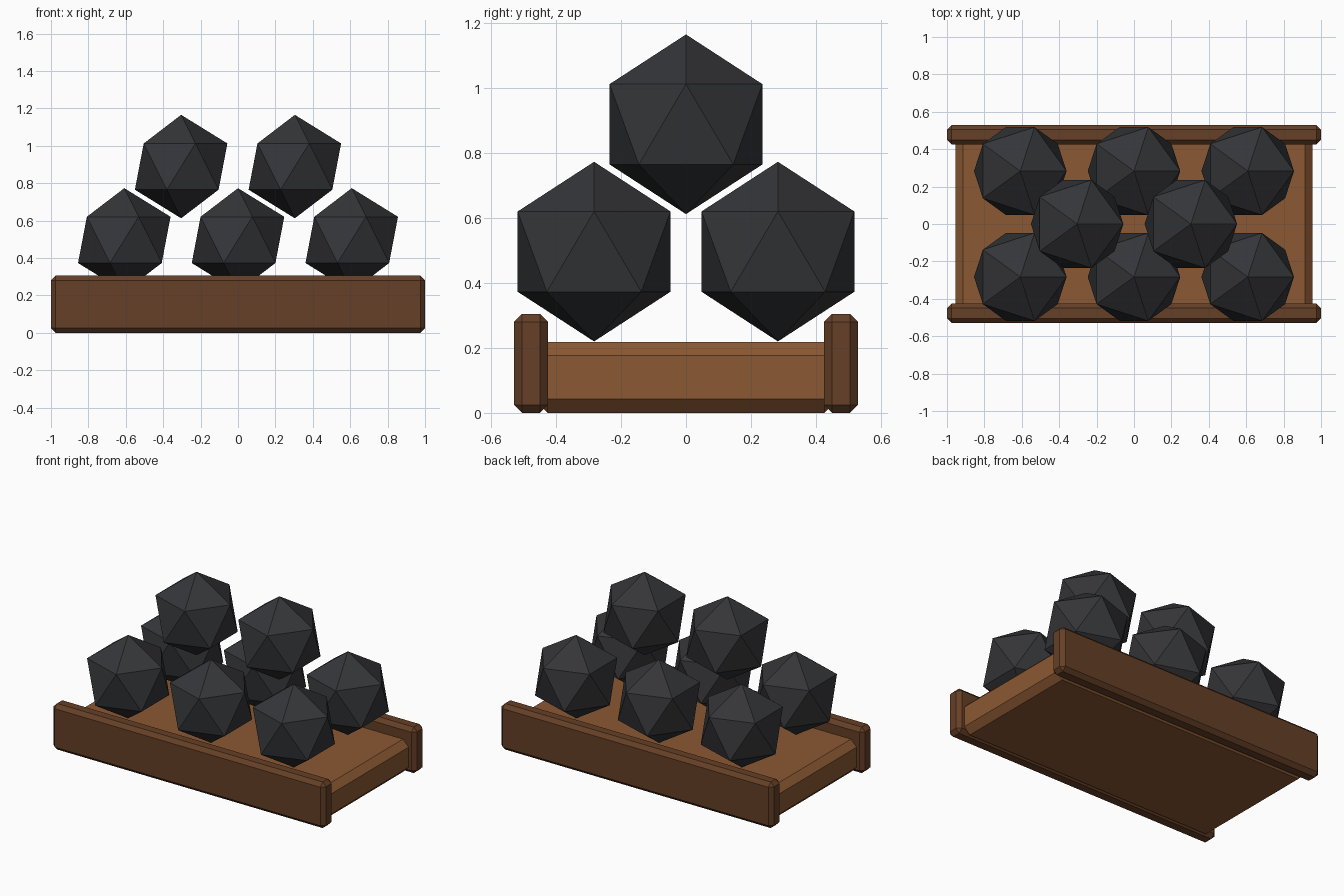
import bpy

if "Cube" in bpy.data.objects:
    bpy.data.objects.remove(bpy.data.objects["Cube"])


def material(name, rgb):
    m = bpy.data.materials.new(name)
    m.diffuse_color = (*rgb, 1)
    m.use_nodes = True
    m.node_tree.nodes["Principled BSDF"].inputs["Base Color"].default_value = m.diffuse_color
    return m


bed_wood = material("bed_wood", (0.26, 0.10, 0.033))
rail_wood = material("rail_wood", (0.13, 0.05, 0.02))
iron = material("iron", (0.035, 0.036, 0.04))


def plank(name, size, loc, bevel, mat):
    bpy.ops.mesh.primitive_cube_add(size=1, location=loc)
    ob = bpy.context.object
    ob.name = name
    ob.scale = size
    bpy.ops.object.transform_apply(location=False, rotation=False, scale=True)
    mod = ob.modifiers.new("chamfer", "BEVEL")
    mod.width = bevel
    mod.segments = 1
    ob.data.materials.append(mat)


def ball(name, loc):
    bpy.ops.mesh.primitive_ico_sphere_add(subdivisions=1, radius=0.2765, location=loc)
    ob = bpy.context.object
    ob.name = name
    ob.data.materials.append(iron)


# Base tray with a rail on each long side
plank("tray_bed", (1.91, 0.936, 0.218), (0, 0, 0.109), 0.042, bed_wood)
for side, name in ((-1, "front_rail"), (1, "back_rail")):
    plank(name, (2, 0.105, 0.305), (0, side * 0.4775, 0.1525), 0.025, rail_wood)

# Lower layer: two rows of three balls
for row, y in enumerate((-0.283, 0.283)):
    for col in range(3):
        ball(f"lower_ball_{row}_{col}", ((col - 1) * 0.608, y, 0.4965))

# Upper layer: two balls resting between the rows
for col, x in enumerate((-0.304, 0.304)):
    ball(f"upper_ball_{col}", (x, 0, 0.8885))
